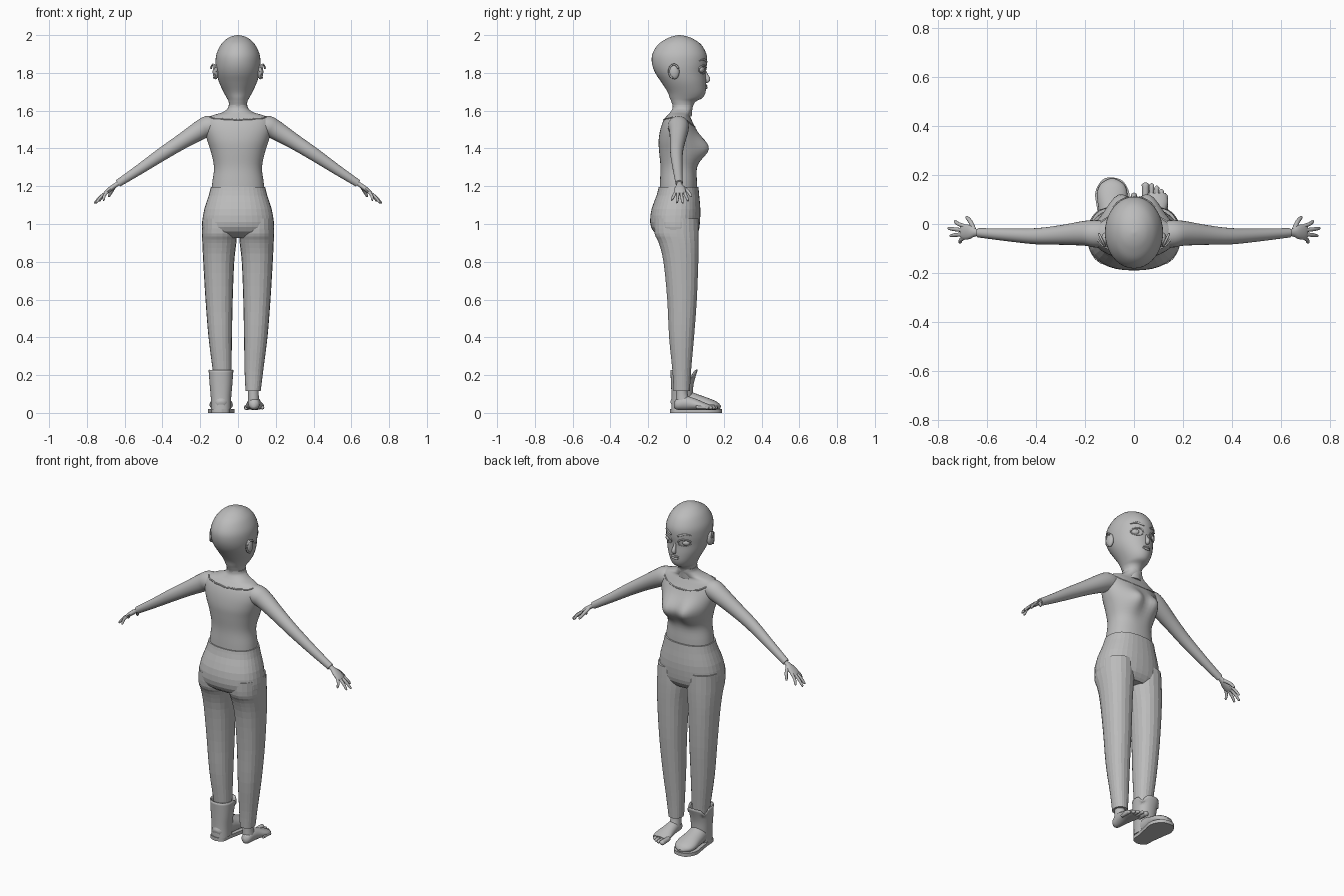
import bpy, bmesh, math
from mathutils import Vector

grey = bpy.data.materials.new("plain grey")
grey.diffuse_color = (0.5, 0.5, 0.5, 1)


def dense(keys, k=4):
    """Catmull-Rom interpolation through tuples of numbers."""
    out, m = [], len(keys)
    for i in range(m - 1):
        a, b, c, d = keys[max(i - 1, 0)], keys[i], keys[i + 1], keys[min(i + 2, m - 1)]
        for j in range(k):
            t = j / k
            out.append(tuple(q + 0.5 * t * ((r - p) + t * (2 * p - 5 * q + 4 * r - s + t * (3 * q - p - 3 * r + s)))
                             for p, q, r, s in zip(a, b, c, d)))
    return out + [keys[-1]]


def skin(name, rings, smooth=True, caps=(True, True)):
    bm = bmesh.new()
    rows = [[bm.verts.new(p) for p in ring] for ring in rings]
    n = len(rows[0])
    for a, b in zip(rows, rows[1:]):
        for i in range(n):
            bm.faces.new((a[i], a[(i + 1) % n], b[(i + 1) % n], b[i]))
    if caps[0]:
        bm.faces.new(rows[0][::-1])
    if caps[1]:
        bm.faces.new(rows[-1])
    bmesh.ops.recalc_face_normals(bm, faces=bm.faces)
    me = bpy.data.meshes.new(name)
    bm.to_mesh(me)
    bm.free()
    ob = bpy.data.objects.new(name, me)
    bpy.context.collection.objects.link(ob)
    me.materials.append(grey)
    if smooth:
        bpy.ops.object.select_all(action='DESELECT')
        ob.select_set(True)
        bpy.context.view_layer.objects.active = ob
        bpy.ops.object.shade_smooth_by_angle(angle=math.radians(50))
    return ob


def section(key, a, p=2.0):
    """Point on a horizontal section: key = z, centre x, half width, back y, front y."""
    z, xc, w, yb, yf = key
    c, s = math.cos(a), math.sin(a)
    f = lambda v: math.copysign(abs(v) ** (2 / p), v)
    return Vector((xc + w * f(c), (yb + yf) / 2 + (yf - yb) / 2 * f(s), z))


def loft(name, keys, n=32, p=2.0, k=4, **kw):
    rings = [[section(q, 2 * math.pi * i / n, p) for i in range(n)] for q in dense(keys, k)]
    return skin(name, rings, **kw)


def at_z(keys, z):
    rows = dense(keys, 8)
    return min(rows, key=lambda q: abs(q[0] - z))


def tube(name, keys, ref=(0, 1, 0), n=14, k=4, **kw):
    """Sweep along x, y, z with radius ra towards ref and rb across it."""
    pts, ref, rings = dense(keys, k), Vector(ref), []
    for i, q in enumerate(pts):
        t = (Vector(pts[min(i + 1, len(pts) - 1)][:3]) - Vector(pts[max(i - 1, 0)][:3])).normalized()
        a = (ref - t * ref.dot(t)).normalized()
        b = t.cross(a)
        rings.append([Vector(q[:3]) + a * q[3] * math.cos(u) + b * q[4] * math.sin(u)
                      for u in (2 * math.pi * j / n for j in range(n))])
    return skin(name, rings, **kw)


def ball(name, loc, size):
    keys = [(loc[0], loc[1], loc[2] + size[2] * math.sin(u), max(.0002, size[1] * math.cos(u)),
             max(.0002, size[0] * math.cos(u))) for u in (math.pi * (i / 12 - .5) for i in range(13))]
    return tube(name, keys, n=20, k=1)


# torso and shirt
TORSO = [(1.15, 0, .142, -.140, .058), (1.22, 0, .136, -.138, .058), (1.30, 0, .127, -.135, .056),
         (1.38, 0, .143, -.142, .072), (1.44, 0, .162, -.145, .070), (1.50, 0, .176, -.136, .052),
         (1.55, 0, .170, -.118, .030), (1.575, 0, .135, -.098, .020), (1.59, 0, .085, -.085, .026),
         (1.61, 0, .056, -.072, .034), (1.63, 0, .05, -.07, .036)]
shirt = loft("shirt_torso", TORSO, n=48, p=2.2)
for v in shirt.data.vertices:
    if v.co.y > -.03:
        for s in (-1, 1):
            v.co.y += .055 * math.exp(-((v.co.x - s * .062) / .055) ** 2 - ((v.co.z - 1.4) / .065) ** 2)
neck = []
for i in range(33):
    a = 2 * math.pi * i / 32
    front = math.sin(a)
    z = 1.566 - (.052 * front ** 2 if front > 0 else .014 * front ** 2)
    q = section(at_z(TORSO, z), a, 2.2)
    neck.append((*q, .004, .004))
tube("shirt_neckline", neck, ref=(0, 0, 1), n=8, k=2)

# head and neck
HEAD = [(1.57, 0, .055, -.075, .03), (1.62, 0, .047, -.070, .036), (1.648, 0, .05, -.078, .052),
        (1.668, 0, .06, -.086, .088), (1.70, 0, .077, -.098, .104), (1.75, 0, .100, -.130, .106),
        (1.80, 0, .114, -.163, .104), (1.85, 0, .119, -.180, .111), (1.90, 0, .114, -.178, .108),
        (1.95, 0, .090, -.148, .080), (1.98, 0, .060, -.104, .038), (1.994, 0, .032, -.07, .002),
        (2.0, 0, .004, -.04, -.032)]
loft("head", HEAD, n=40)


def face(x, z, out=0.0):
    _, _, w, yb, yf = at_z(HEAD, z)
    return Vector((x, (yb + yf) / 2 + (yf - yb) / 2 * math.sqrt(max(0, 1 - (x / w) ** 2)) + out, z))


tube("nose", [(0, .100, 1.815, .004, .004), (0, .108, 1.79, .008, .008), (0, .115, 1.77, .013, .012),
              (0, .113, 1.757, .010, .012), (0, .105, 1.75, .003, .004)])
for label, z, r in (("upper_lip", 1.731, .005), ("lower_lip", 1.720, .006)):
    tube(label, [(*face(x, z + (.002 if x else 0), .002), q, q)
                 for x, q in ((-.026, .001), (-.012, r), (0, r), (.012, r), (.026, .001))], ref=(0, 0, 1))

# boot outline and sole
OUT = [(-.09, -.085), (-.135, -.065), (-.142, 0), (-.152, .07), (-.158, .13), (-.13, .18), (-.09, .19),
       (-.045, .175), (-.018, .12), (-.03, .05), (-.042, -.01), (-.05, -.065), (-.09, -.085)]
edge = dense(OUT)[:-1]
skin("boot_sole", [[(x, y, z) for x, y in edge] for z in (0, .02)])
tube("boot_foot", [(-.09, -.075, .04, .02, .02), (-.09, -.05, .05, .046, .045), (-.09, 0, .06, .05, .055),
                   (-.09, .06, .052, .055, .045), (-.089, .12, .042, .062, .034),
                   (-.089, .16, .034, .05, .024), (-.089, .182, .026, .018, .01)], ref=(1, 0, 0), n=24)
shaft = loft("boot_shaft", [(.02, -.09, .052, -.078, .03), (.08, -.09, .054, -.077, .035),
                            (.15, -.09, .060, -.079, .040), (.228, -.09, .066, -.083, .062)],
             n=32, p=2.3, caps=(True, False))
for v in shaft.data.vertices:  # notches beside the tongue at the top
    if v.co.z > .2:
        v.co.z -= .03 * math.exp(-((v.co.y - .03) / .015) ** 2)
thick = shaft.modifiers.new("thickness", 'SOLIDIFY')
thick.thickness, thick.offset = .006, -1

# bare foot
tube("bare_ankle", [(.08, -.022, .16, .03, .03), (.081, -.022, .10, .031, .029), (.083, -.015, .05, .04, .032)])
tube("bare_foot", [(.085, -.064, .042, .008, .012), (.085, -.05, .043, .026, .027), (.085, -.01, .052, .033, .037),
                   (.086, .04, .046, .040, .031), (.089, .09, .036, .050, .021), (.089, .125, .030, .042, .014)],
     ref=(1, 0, 0), n=20)
for x, y, r in ((.047, .169, .015), (.072, .166, .010), (.093, .156, .010), (.112, .142, .010), (.129, .122, .010)):
    tube("bare_toe", [(x, y - .07, .03, r * .9, r * .9), (x, y - .02, .029, r, r), (x, y - .007, .027, r, r * .9),
                      (x, y, .025, r * .3, r * .3)], ref=(1, 0, 0), n=10)

# trousers
loft("trouser_hips", [(1.195, 0, .144, -.145, .066), (1.15, 0, .155, -.156, .070), (1.08, 0, .178, -.182, .076),
                      (1.01, 0, .190, -.190, .074), (.96, 0, .188, -.172, .066), (.925, 0, .165, -.12, .04)],
     n=36, p=2.3, k=2, smooth=False)
LEG = [(1.03, .097, .090, -.170, .066), (.95, .098, .092, -.168, .068), (.90, .099, .090, -.145, .068),
       (.80, .102, .082, -.120, .066), (.60, .100, .072, -.100, .058), (.40, .094, .062, -.090, .043),
       (.22, .084, .049, -.072, .027), (.115, .080, .040, -.066, .021)]

for s, side in ((-1, "left"), (1, "right")):
    loft(side + "_trouser_leg", [(z, x * s, w, b, f) for z, x, w, b, f in LEG], n=22, p=2.2, k=3, smooth=False)

    # sleeve and hand
    tube(side + "_sleeve", [(s * x, y, z, a, b) for x, y, z, a, b in (
        (.10, -.042, 1.525, .05, .042), (.155, -.040, 1.518, .056, .055), (.20, -.038, 1.497, .051, .051),
        (.30, -.045, 1.435, .040, .041), (.40, -.050, 1.371, .033, .035), (.52, -.044, 1.290, .026, .027),
        (.635, -.036, 1.215, .019, .020))], n=24)
    tube(side + "_palm", [(s * x, y, z, a, b) for x, y, z, a, b in (
        (.61, -.036, 1.23, .014, .013), (.645, -.035, 1.208, .015, .012), (.67, -.033, 1.190, .028, .013),
        (.695, -.033, 1.170, .031, .011), (.708, -.033, 1.160, .024, .007))])
    for y0, x1, y1, z1 in ((-.010, .735, .010, 1.122), (-.026, .760, -.018, 1.110),
                           (-.041, .752, -.048, 1.112), (-.054, .715, -.075, 1.125)):
        tube(side + "_finger", [(s * .69, y0, 1.173, .008, .008),
                                (s * (.70 + x1) / 2, (y0 + y1) / 2, (1.167 + z1) / 2 + .004, .008, .008),
                                (s * (x1 - .004), y1, z1 + .004, .006, .006), (s * x1, y1, z1, .002, .002)], n=10)
    tube(side + "_thumb", [(s * .655, -.022, 1.198, .01, .01), (s * .668, .008, 1.175, .009, .009),
                           (s * .682, .026, 1.150, .007, .007), (s * .685, .030, 1.143, .002, .002)],
         ref=(1, 0, 0), n=10)

    # ear with rim
    ball(side + "_ear", (s * .118, -.062, 1.806), (.016, .027, .040))
    tube(side + "_ear_rim", [(s * (.132 - .012 * math.cos(t)), -.064 - .026 * math.cos(t), 1.808 + .036 * math.sin(t),
                              .005, .005) for t in (-1.3 + .5 * i for i in range(9))], ref=(1, 0, 0), n=8, k=2)

    # eye, iris, lids and brow
    q = face(s * .052, 1.818)
    ball(side + "_eye", (q.x, q.y - .016, q.z), (.026, .020, .020))
    ball(side + "_iris", (q.x, q.y - .004, q.z), (.011, .011, .012))
    lid = []
    for i in range(17):
        t = 2 * math.pi * i / 16
        r = .0045 if math.sin(t) > .1 else .0025
        lid.append((*face(s * .052 + .030 * math.cos(t), 1.818 + .021 * math.sin(t), .001), r, r))
    tube(side + "_eyelids", lid, n=8, k=2)
    tube(side + "_eyebrow", [(*face(s * x, z, .001), h, .004) for x, z, h in (
        (.020, 1.858, .003), (.035, 1.864, .006), (.060, 1.871, .005), (.085, 1.863, .001))],
         ref=(0, 0, 1), n=10)
